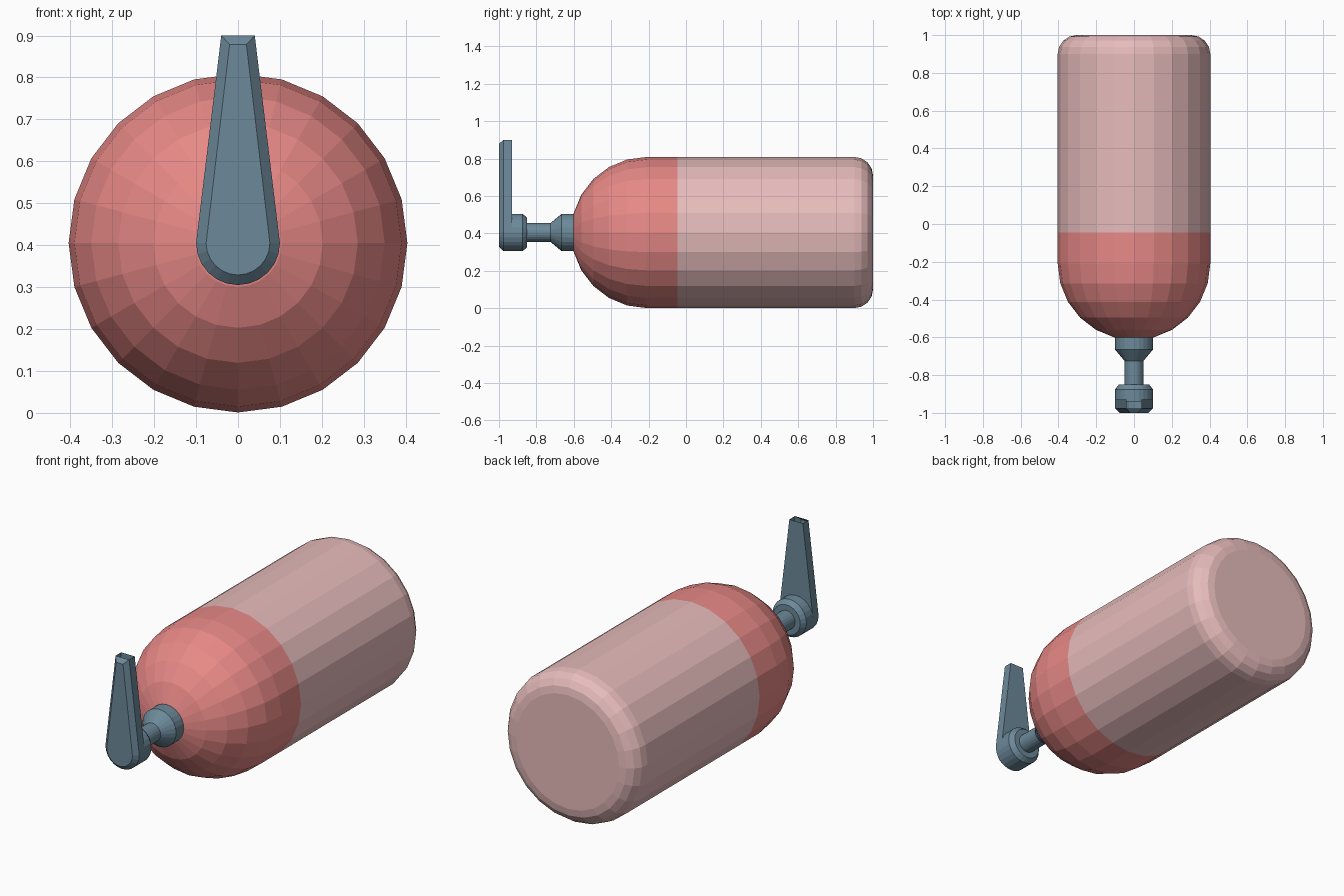
import bpy, bmesh
from math import sin, cos, pi, radians

if "Cube" in bpy.data.objects:
    bpy.data.objects.remove(bpy.data.objects["Cube"])

AXIS_Z = 0.405   # height of the tank's axis
R = 0.404        # tank radius


def material(name, rgb):
    m = bpy.data.materials.new(name)
    m.diffuse_color = (*rgb, 1)
    m.use_nodes = True
    m.node_tree.nodes["Principled BSDF"].inputs["Base Color"].default_value = m.diffuse_color
    return m


RED = material("red", (0.80, 0.25, 0.24))
PINK = material("pink", (0.80, 0.50, 0.50))
STEEL = material("steel", (0.15, 0.25, 0.32))


def finish(bm, name, mat):
    bmesh.ops.recalc_face_normals(bm, faces=bm.faces)
    me = bpy.data.meshes.new(name)
    bm.to_mesh(me)
    bm.free()
    me.materials.append(mat)
    ob = bpy.data.objects.new(name, me)
    bpy.context.collection.objects.link(ob)
    return ob


def lathe(name, profile, mat, n=24):
    """Spin (y, radius) points around the tank axis; radius 0 closes to a point."""
    bm = bmesh.new()
    verts = [bm.verts.new((r, y, AXIS_Z)) for y, r in profile]
    edges = [bm.edges.new(p) for p in zip(verts, verts[1:])]
    bmesh.ops.spin(bm, geom=verts + edges, cent=(0, 0, AXIS_Z), axis=(0, 1, 0),
                   angle=2 * pi, steps=n)
    bmesh.ops.remove_doubles(bm, verts=bm.verts, dist=1e-4)
    return finish(bm, name, mat)


# Nose: domed front with a short straight skirt
dome_y = -0.21
dome = [(dome_y - R * cos(radians(a)), R * sin(radians(a))) for a in range(0, 91, 15)]
lathe("tank_nose", dome + [(-0.045, R)], RED)

# Tank body: straight side, rounded rear edge, flat rear cap
f = 0.1
fillet = [(1 - f + f * sin(i * pi / 8), R - f + f * cos(i * pi / 8)) for i in range(5)]
lathe("tank_body", [(-0.045, R)] + fillet + [(1.0, 0)], PINK)

# Valve: collar on the nose, cone, neck and knob
lathe("valve_stem", [(-0.58, 0), (-0.58, 0.1), (-0.665, 0.1), (-0.725, 0.05),
                     (-0.85, 0.05), (-0.85, 0.08), (-0.875, 0.1), (-0.94, 0.1),
                     (-0.94, 0)], STEEL)


# Lever: tapered plate with a round lower end, bevelled front and open top
def outline(bm, y, r, half_top, z_top):
    pts = [(r * cos(pi + i * pi / 12), AXIS_Z + r * sin(pi + i * pi / 12))
           for i in range(13)]
    pts += [(half_top, z_top), (-half_top, z_top)]
    return [bm.verts.new((x, y, z)) for x, z in pts]


bm = bmesh.new()
rings = [outline(bm, -0.93, 0.1, 0.04, 0.9),
         outline(bm, -0.977, 0.1, 0.04, 0.9),
         outline(bm, -1.0, 0.076, 0.02, 0.879)]
count = len(rings[0])
for k, (a, b) in enumerate(zip(rings, rings[1:])):
    for i in range(count):
        j = (i + 1) % count
        if k == 0 and i == count - 2:   # open end at the lever tip
            continue
        bm.faces.new((a[i], a[j], b[j], b[i]))
bm.faces.new(rings[0])
bm.faces.new(rings[-1])
finish(bm, "valve_lever", STEEL)
